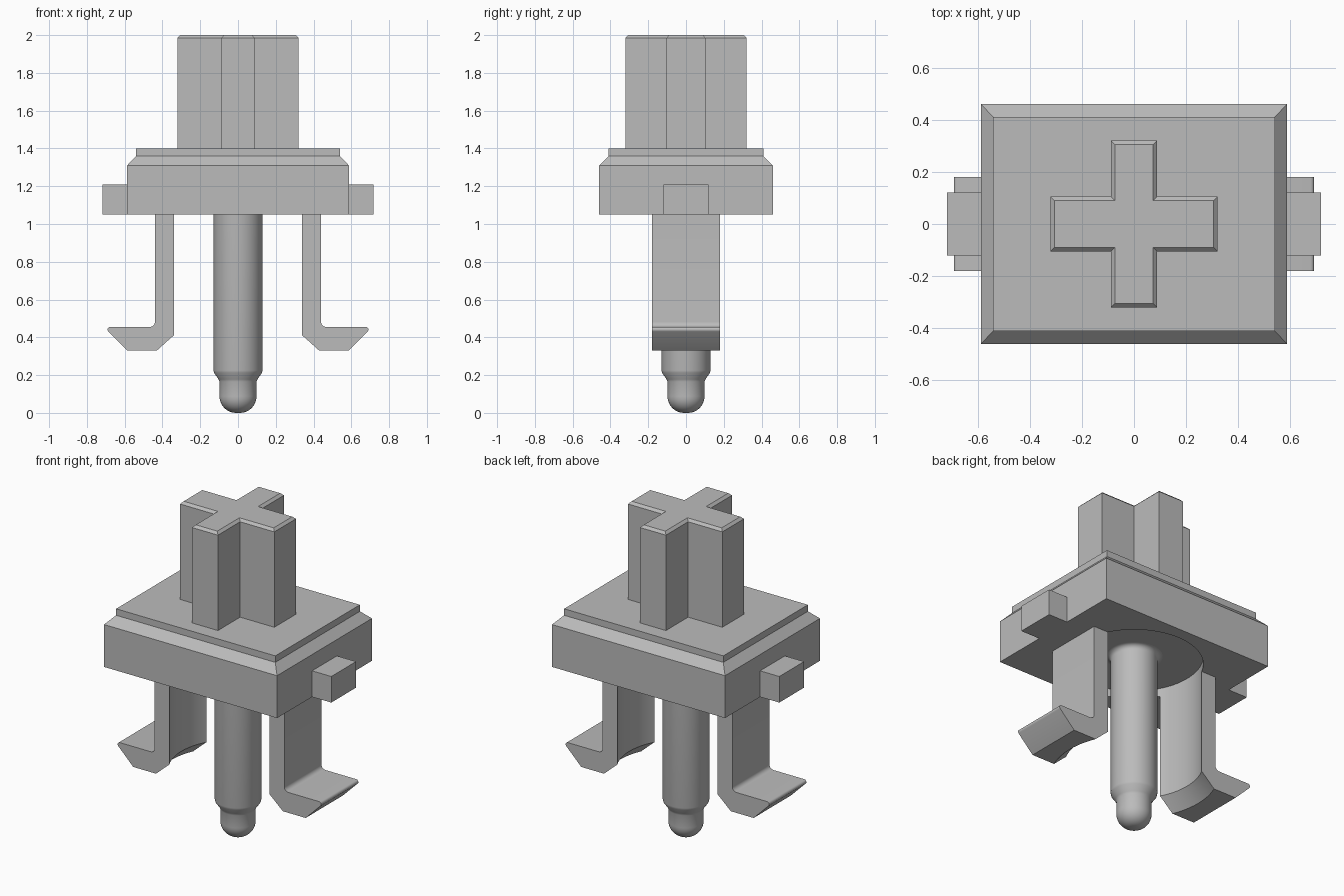
import bpy, bmesh, math
from mathutils import Matrix, Vector

if "Cube" in bpy.data.objects:
    bpy.data.objects.remove(bpy.data.objects["Cube"], do_unlink=True)

grey = bpy.data.materials.new("plain grey")
grey.use_nodes = True
colour = (0.5, 0.5, 0.5, 1)
grey.diffuse_color = colour
grey.node_tree.nodes["Principled BSDF"].inputs["Base Color"].default_value = colour


def finish(name, bm, smooth=False):
    """Turn a bmesh into a named object."""
    bmesh.ops.recalc_face_normals(bm, faces=bm.faces[:])
    mesh = bpy.data.meshes.new(name)
    bm.to_mesh(mesh)
    bm.free()
    mesh.materials.append(grey)
    ob = bpy.data.objects.new(name, mesh)
    bpy.context.collection.objects.link(ob)
    if smooth:
        shade(ob)
    return ob


def shade(ob):
    bpy.ops.object.select_all(action='DESELECT')
    ob.select_set(True)
    bpy.context.view_layer.objects.active = ob
    bpy.ops.object.shade_smooth_by_angle(angle=math.radians(28))


def loft(name, rings):
    """Skin a stack of matching closed rings and cap both ends."""
    bm = bmesh.new()
    rows = [[bm.verts.new(p) for p in ring] for ring in rings]
    n = len(rows[0])
    for a, b in zip(rows, rows[1:]):
        for i in range(n):
            j = (i + 1) % n
            bm.faces.new((a[i], a[j], b[j], b[i]))
    bm.faces.new(rows[0])
    bm.faces.new(rows[-1])
    return finish(name, bm)


def rect(x, y, z):
    return [(-x, -y, z), (x, -y, z), (x, y, z), (-x, y, z)]


def cross(inset, z):
    """Plus-shaped outline, shrunk by inset."""
    r, wx, wy = 0.32 - inset, 0.088 - inset, 0.105 - inset
    quarter = [(r, wy), (wx, wy), (wx, r)]
    pts = []
    for sx, sy in ((1, 1), (-1, 1), (-1, -1), (1, -1)):
        part = quarter if sx * sy > 0 else quarter[::-1]
        pts += [(sx * x, sy * y, z) for x, y in part]
    return pts


def revolve(name, profile, steps=64):
    bm = bmesh.new()
    verts = [bm.verts.new((r, 0, z)) for r, z in profile]
    edges = [bm.edges.new(p) for p in zip(verts, verts[1:])]
    bmesh.ops.spin(bm, geom=verts + edges, axis=(0, 0, 1), cent=(0, 0, 0),
                   angle=2 * math.pi, steps=steps)
    bmesh.ops.remove_doubles(bm, verts=bm.verts[:], dist=1e-5)
    return finish(name, bm)


def arc(cx, cz, r, start, end, steps=6):
    angles = [math.radians(start + (end - start) * i / steps) for i in range(steps + 1)]
    return [(cx + r * math.cos(a), cz + r * math.sin(a)) for a in angles]


def cut(ob, cutter):
    mod = ob.modifiers.new("round cut", 'BOOLEAN')
    mod.object, mod.operation, mod.solver = cutter, 'DIFFERENCE', 'EXACT'
    bpy.context.view_layer.objects.active = ob
    bpy.ops.object.modifier_apply(modifier=mod.name)


# Round hollow under the base, flaring at the feet of the legs
FLOOR = 1.10
hollow = revolve("hollow_cutter", [(0, FLOOR), (0.385, FLOOR), (0.385, 0.41),
                                   (0.466, 0.33), (0.466, 0.2), (0, 0.2)], 96)
hollow.hide_render = True

# Base block with chamfered shoulder and raised top plate
base = loft("base", [rect(0.587, 0.46, 1.05), rect(0.587, 0.46, 1.31),
                     rect(0.54, 0.41, 1.36), rect(0.54, 0.41, 1.40)])
cut(base, hollow)
shade(base)

# Cross-shaped stem with a chamfered top
loft("cross_stem", [cross(0, 1.39), cross(0, 1.985), cross(0.015, 2.0)])

# Side tabs and hooked clip legs, mirrored left and right
hook = ([(0.30, 1.08), (0.30, 0.33), (0.585, 0.33)]
        + arc(0.677, 0.441, 0.014, -45, 90, 5)
        + arc(0.467, 0.482, 0.027, 270, 180)
        + [(0.44, 1.08)])
for side, s in (("left", 1), ("right", -1)):
    bm = bmesh.new()
    bmesh.ops.create_cube(bm, size=1, matrix=Matrix.Translation((s * 0.637, 0, 1.13))
                          @ Matrix.Diagonal((0.16, 0.24, 0.16, 1)))
    finish(side + "_tab", bm)
    leg = loft(side + "_clip_leg", [[(s * x, y, z) for x, z in hook] for y in (-0.18, 0.18)])
    cut(leg, hollow)
    shade(leg)

bpy.data.objects.remove(hollow, do_unlink=True)

# Centre pin with flared root, tapered neck and rounded tip
pin = revolve("centre_pin", [(0, FLOOR + 0.01), (0.16, FLOOR + 0.01)]
              + arc(0.16, FLOOR - 0.03, 0.03, 90, 180)
              + [(0.13, 0.225), (0.127, 0.212), (0.103, 0.178), (0.098, 0.165)]
              + arc(0.01, 0.088, 0.088, 0, -90, 10) + [(0, 0)], 48)
shade(pin)
